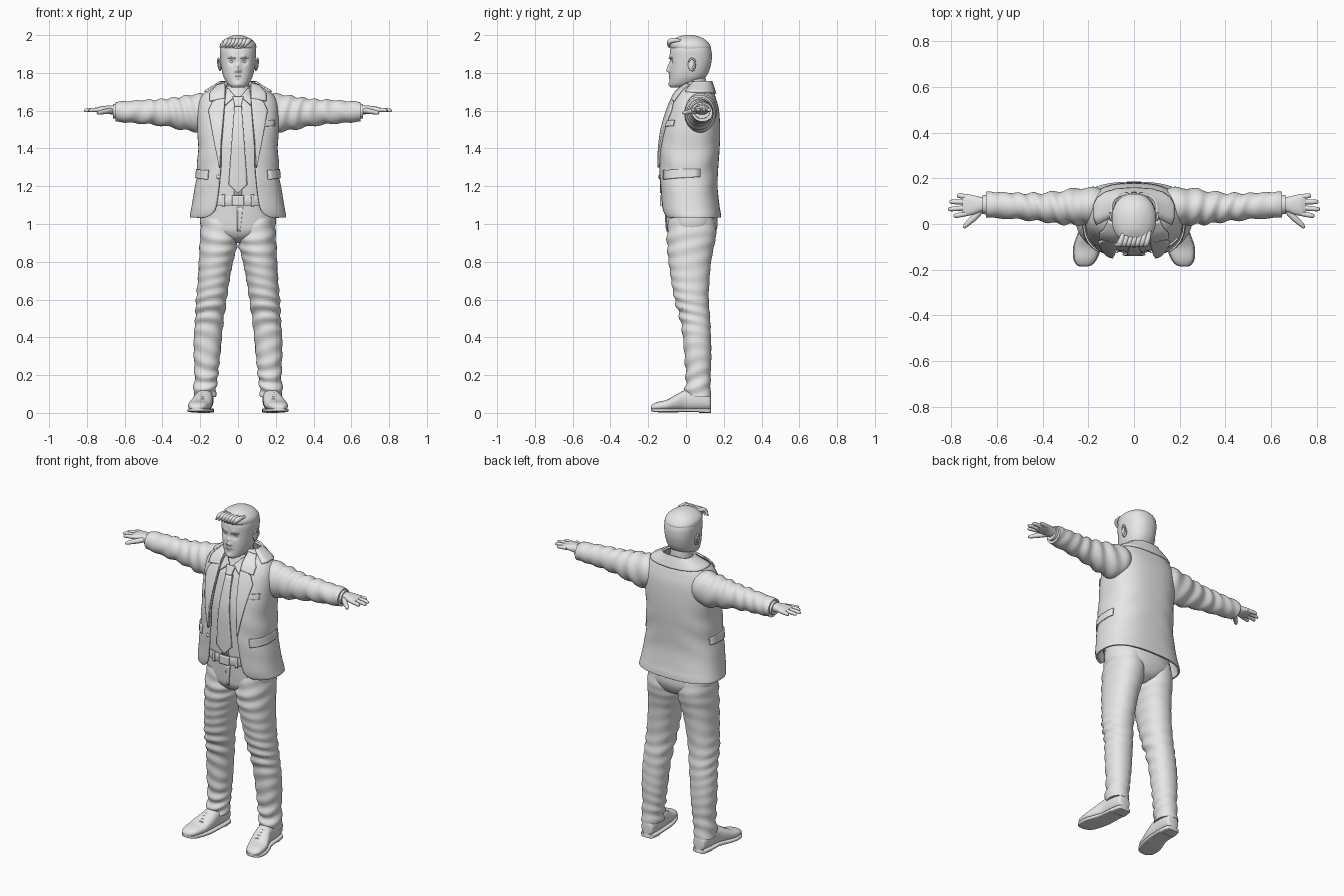
import bpy, bmesh
from math import sin, cos, pi, asin, exp, radians
from mathutils import Vector, Matrix

if "Cube" in bpy.data.objects:
    bpy.data.objects.remove(bpy.data.objects["Cube"])

grey = bpy.data.materials.new("plain grey")
grey.use_nodes = True
grey.diffuse_color = (0.8, 0.8, 0.8, 1)
grey.node_tree.nodes["Principled BSDF"].inputs["Base Color"].default_value = (0.8, 0.8, 0.8, 1)


# ---------- helpers ----------
def finish(obj, angle=40):
    if not obj.data.materials:
        obj.data.materials.append(grey)
    bpy.ops.object.select_all(action='DESELECT')
    obj.select_set(True)
    bpy.context.view_layer.objects.active = obj
    if obj.type == 'CURVE':
        bpy.ops.object.convert(target='MESH')
    bpy.ops.object.shade_smooth_by_angle(angle=radians(angle))
    return obj


def mesh_object(name, bm, thickness=0):
    bmesh.ops.recalc_face_normals(bm, faces=bm.faces)
    mesh = bpy.data.meshes.new(name)
    bm.to_mesh(mesh)
    bm.free()
    obj = bpy.data.objects.new(name, mesh)
    bpy.context.collection.objects.link(obj)
    if thickness:
        mod = obj.modifiers.new("Thickness", 'SOLIDIFY')
        mod.thickness, mod.offset = thickness, 0
    return finish(obj)


def mirrored(obj):
    """Copy a left part onto the right side."""
    twin = obj.copy()
    twin.data = obj.data.copy()
    twin.data.transform(Matrix.Scale(-1, 4, (1, 0, 0)))
    twin.data.flip_normals()
    twin.name = obj.name.replace("left", "right")
    bpy.context.collection.objects.link(twin)


def dense(rows, steps):
    """Smooth curve through the section rows."""
    out = []
    for i in range(len(rows) - 1):
        quad = [rows[max(0, min(len(rows) - 1, i + k))] for k in (-1, 0, 1, 2)]
        for j in range(steps):
            u = j / steps
            out.append([b + u * ((c - a) + u * (2 * a - 5 * b + 4 * c - d + u * (3 * (b - c) + d - a))) / 2
                        for a, b, c, d in zip(*quad)])
    return out + [list(rows[-1])]


def spow(v, p):
    return abs(v) ** p * (1 if v >= 0 else -1)


def ring_point(row, t, p, off=0.0):
    s, a0, a1, b0, b1 = row[:5]
    return ((a0 + a1) / 2 + ((a1 - a0) / 2 + off) * spow(sin(t), p),
            (b0 + b1) / 2 - ((b1 - b0) / 2 + off) * spow(cos(t), p), s)


def x_angle(row, x, p):
    return asin(min(1, abs(x) / row[2]) ** (1 / p)) * (1 if x >= 0 else -1)


def loft(name, rows, axis='z', p=1.0, seg=48, steps=6, warp=None, sculpt=None, thickness=0):
    """Skin superellipse sections; a sixth row value leaves a front opening."""
    bm, rings = bmesh.new(), []
    opened = len(rows[0]) > 5
    for row in dense(rows, steps):
        t0 = x_angle(row, row[5], p) if opened else 0
        ring = []
        for i in range(seg + opened):
            t = t0 + (2 * pi - 2 * t0) * i / seg
            a, b, s = ring_point(row, t, p, warp(row[0], t) if warp else 0)
            co = Vector({'z': (a, b, s), 'x': (s, a, b), 'y': (a, s, b)}[axis])
            ring.append(bm.verts.new(sculpt(co) if sculpt else co))
        rings.append(ring)
    for lo, hi in zip(rings, rings[1:]):
        for i in range(seg):
            j = (i + 1) % len(lo)
            bm.faces.new((lo[i], lo[j], hi[j], hi[i]))
    if not opened:
        bm.faces.new(rings[0])
        bm.faces.new(rings[-1])
    return mesh_object(name, bm, thickness)


def strip(name, rows, p, edge_a, edge_b, off=0.008, thickness=0.007, by_angle=False):
    """Cloth panel laid on a lofted body between two edges of (x or angle, z)."""
    body, bm, grid, across = dense(rows, 8), bmesh.new(), [], 8
    for k in range(len(edge_a) - 1):
        for j in range(7 if k == len(edge_a) - 2 else 6):
            ends = [Vector(e[k]).lerp(Vector(e[k + 1]), j / 6) for e in (edge_a, edge_b)]
            line = []
            for i in range(across + 1):
                u, z = ends[0].lerp(ends[1], i / across)
                row = min(body, key=lambda r: abs(r[0] - z))
                nxt = min(body, key=lambda r: abs(r[0] - z) if r is not row else 9)
                f = max(0, min(1, (z - row[0]) / (nxt[0] - row[0])))
                row = [m + (n - m) * f for m, n in zip(row, nxt)]
                x, y, _ = ring_point(row, radians(u) if by_angle else x_angle(row, u, p), p, off)
                line.append(bm.verts.new((x, y, z)))
            grid.append(line)
    for lo, hi in zip(grid, grid[1:]):
        for i in range(across):
            bm.faces.new((lo[i], lo[i + 1], hi[i + 1], hi[i]))
    return mesh_object(name, bm, thickness)


def tube(name, points, radii):
    curve = bpy.data.curves.new(name, 'CURVE')
    curve.dimensions, curve.bevel_depth, curve.bevel_resolution = '3D', 1, 4
    curve.use_fill_caps = True
    sp = curve.splines.new('NURBS')
    sp.points.add(len(points) - 1)
    for pt, co, r in zip(sp.points, points, radii):
        pt.co, pt.radius = (*co, 1), r
    sp.use_endpoint_u, sp.order_u, sp.resolution_u = True, 3, 6
    obj = bpy.data.objects.new(name, curve)
    bpy.context.collection.objects.link(obj)
    return finish(obj)


def ball(name, centre, size, tilt=0):
    bm = bmesh.new()
    bmesh.ops.create_uvsphere(bm, u_segments=24, v_segments=14, radius=1)
    bm.transform(Matrix.Translation(centre) @ Matrix.Rotation(tilt, 4, 'X') @ Matrix.Diagonal((*size, 1)))
    return mesh_object(name, bm)


def sym(rows):
    return [(z, -h, h, *rest) for z, h, *rest in rows]


def bell(v, centre, width):
    return exp(-((v - centre) / width) ** 2)


# ---------- head ----------
brushes = [(0, -.09, 1.815, .013, -.019), (0, -.09, 1.838, .012, -.011), (.011, -.09, 1.81, .008, -.006),
           (.034, -.08, 1.86, .017, .012), (.03, -.085, 1.884, .014, -.006), (0, -.09, 1.787, .01, -.004),
           (0, -.09, 1.772, .009, -.004), (0, -.09, 1.762, .008, .003), (0, -.085, 1.737, .018, -.007)]


def carve(co):
    out = co.copy()
    for x, y, z, r, push in brushes:
        for sx in {x, -x}:
            out.y += push * exp(-(co - Vector((sx, y, z))).length_squared / r ** 2)
    return out


loft("head", sym([(1.722, .03, -.077, -.02), (1.738, .053, -.086, .04), (1.77, .073, -.087, .095),
                  (1.8, .083, -.087, .118), (1.84, .09, -.086, .131), (1.88, .094, -.086, .137),
                  (1.92, .096, -.084, .134), (1.955, .088, -.07, .118), (1.982, .062, -.045, .088),
                  (1.995, .03, -.012, .05), (1.997, .008, .01, .03)]),
     p=.88, seg=112, steps=8, sculpt=carve)
loft("neck", sym([(1.62, .075, -.03, .12), (1.7, .064, -.018, .108), (1.76, .062, -.03, .105), (1.8, .06, -.03, .1)]))
loft("hair", sym([(1.925, .094, -.078, .13), (1.94, .097, -.086, .131), (1.96, .09, -.084, .118),
                  (1.98, .068, -.062, .096), (1.995, .034, -.03, .06), (2, .008, 0, .03)]), p=.92)
for i in range(7):
    x = .058 - i * .019
    tube("hair_lock", [(x + .012, -.03, 1.972), (x, -.075, 1.975), (x - .012, -.096, 1.958), (x - .03, -.088, 1.935)],
         [.006, .015, .012, .003])
mirrored(ball("left_eye", (.034, -.06, 1.859), (.014, .013, .01)))
mirrored(tube("left_eyebrow", [(.014, -.089, 1.876), (.035, -.086, 1.883), (.056, -.068, 1.878)], [.003, .004, .002]))
mirrored(ball("left_ear", (.095, .03, 1.84), (.008, .02, .032), .2))
mirrored(tube("left_ear_rim", [(.095, .014, 1.845), (.1, .016, 1.872), (.105, .04, 1.878), (.106, .052, 1.85),
                               (.1, .035, 1.822), (.094, .022, 1.812)], [.003, .005, .005, .005, .005, .004]))
tube("lips", [(-.024, -.083, 1.779), (0, -.096, 1.781), (.024, -.083, 1.779)], [.002, .004, .002])

# ---------- shirt, tie and belt ----------
shirt = sym([(1.09, .18, -.112, .14), (1.2, .18, -.12, .14), (1.4, .18, -.122, .15), (1.5, .18, -.108, .15),
             (1.6, .17, -.08, .14), (1.65, .13, -.058, .13), (1.69, .075, -.04, .115), (1.73, .066, -.026, .11)])
loft("shirt", shirt, p=.85)
for name, a, b in (("tie_blade", [(-.017, 1.63), (-.03, 1.45), (-.046, 1.21), (-.002, 1.165)],
                    [(.017, 1.63), (.03, 1.45), (.046, 1.21), (.002, 1.165)]),
                   ("tie_knot", [(-.024, 1.672), (-.015, 1.622)], [(.024, 1.672), (.015, 1.622)])):
    strip(name, shirt, .85, a, b, off=.018 if "knot" in name else .012, thickness=.012)
mirrored(strip("left_shirt_collar", shirt, .85, [(.012, 1.675), (.04, 1.715), (.064, 1.728)],
               [(.06, 1.63), (.08, 1.665), (.074, 1.69)], off=.015))
strip("shirt_placket", shirt, .85, [(-.02, 1.62), (-.02, 1.13)], [(.02, 1.62), (.02, 1.13)], off=.003, thickness=.005)
loft("belt", sym([(1.098, .188, -.121, .15), (1.102, .192, -.126, .152), (1.144, .192, -.127, .152),
                  (1.148, .188, -.122, .15)]), p=.85, steps=2)
waist = sym([(1.09, .192, -.126, .152), (1.16, .192, -.126, .152)])
strip("belt_buckle", waist, .85, [(-.03, 1.15), (-.03, 1.097)], [(.03, 1.15), (.03, 1.097)], off=.005, thickness=.012)
for x in (-.075, .075):
    strip("belt_loop", waist, .85, [(x - .007, 1.155), (x - .007, 1.092)], [(x + .007, 1.155), (x + .007, 1.092)], off=.003)

# ---------- trousers ----------
def leg_folds(z, t):
    amount = .0022 + .0045 * bell(z, .16, .1) + .0045 * bell(z, .54, .09) + .002 * bell(z, .9, .06)
    return amount * sin(z * 95 + 2.4 * sin(t + z * 9)) * (.65 + .35 * cos(t))


pelvis = sym([(.9, .04, -.03, .09), (.925, .11, -.075, .135), (.96, .18, -.098, .158), (1, .2, -.104, .168),
              (1.06, .197, -.108, .162), (1.12, .184, -.112, .145)])
loft("trouser_seat", pelvis, p=.88)
strip("trouser_fly", pelvis, .88, [(-.004, 1.09), (-.004, .96)], [(.026, 1.09), (.012, .96)], off=.002, thickness=.006)
mirrored(loft("left_trouser_leg", [
    (.085, .117, .236, .0, .132), (.13, .115, .234, -.004, .13), (.2, .106, .23, .0, .13), (.3, .095, .234, -.008, .134),
    (.4, .085, .234, -.016, .132), (.5, .075, .226, -.032, .128), (.6, .06, .222, -.06, .12), (.7, .045, .213, -.078, .124),
    (.8, .026, .207, -.092, .133), (.88, .005, .203, -.1, .148), (.95, .0, .2, -.1, .16), (1.03, .01, .19, -.09, .15)],
    p=.92, steps=9, warp=leg_folds))

# ---------- shoes ----------
shoe = [(.132, .155, .195, .02, .08), (.122, .136, .212, .015, .1), (.07, .13, .222, .012, .125),
        (0, .132, .228, .012, .122), (-.05, .136, .246, .012, .098), (-.1, .146, .262, .012, .07),
        (-.15, .164, .262, .012, .058), (-.176, .184, .25, .014, .046), (-.186, .205, .235, .018, .034)]
mirrored(loft("left_shoe", shoe, 'y', p=.85, seg=40))
mirrored(loft("left_sole", [(y, a - .004, b + .004, .003 + .006 * bell(y, .03, .03) + .008 * bell(y, -.2, .03), .024)
                            for y, a, b, *_ in shoe], 'y', p=.4, seg=40))
mirrored(loft("left_heel", [(y, a - .004, b + .004, 0, .022) for y, a, b, *_ in shoe[:3]], 'y', p=.4, seg=40))
for k in range(4):
    y, z = -.03 - k * .018, .109 - k * .01
    mirrored(tube("left_lace", [(.165, y, z - .012), (.19, y - .003, z + .004), (.217, y, z - .012)], [.004] * 3))

# ---------- jacket ----------
jacket = sym([(1.035, .25, -.112, .18, .18), (1.045, .25, -.118, .18, .15), (1.065, .246, -.125, .178, .126),
              (1.1, .24, -.13, .172, .113), (1.2, .222, -.138, .162, .099), (1.3, .211, -.142, .166, .09),
              (1.4, .207, -.14, .173, .088), (1.5, .21, -.125, .176, .08), (1.6, .21, -.094, .17, .072),
              (1.66, .197, -.068, .155, .068), (1.7, .165, -.044, .142, .064), (1.73, .118, -.01, .132, .06),
              (1.75, .086, .016, .124, .055)])
P = .78


def jacket_folds(z, t):
    return .003 * bell(z, 1.3, .15) * sin(z * 40 + 5 * abs(sin(t))) * abs(sin(t))


loft("jacket", jacket, p=P, seg=80, warp=jacket_folds, thickness=.01)
mirrored(strip("left_lapel", jacket, P, [(.09, 1.3), (.084, 1.45), (.07, 1.6), (.064, 1.68)],
               [(.094, 1.3), (.122, 1.45), (.148, 1.6), (.128, 1.645)], off=.011, thickness=.01))
mirrored(strip("left_collar", jacket, P, [(.06, 1.745), (.062, 1.71), (.066, 1.665)],
               [(.1, 1.735), (.138, 1.69), (.14, 1.65)], off=.013, thickness=.01))
strip("back_collar", jacket, P, [(65, 1.752), (180, 1.756), (295, 1.752)], [(65, 1.7), (180, 1.69), (295, 1.7)],
      off=.01, thickness=.012, by_angle=True)
mirrored(strip("left_pocket_flap", jacket, P, [(40, 1.285), (108, 1.292)], [(40, 1.235), (108, 1.25)], by_angle=True))
strip("breast_pocket", jacket, P, [(.122, 1.545), (.185, 1.55)], [(.122, 1.515), (.185, 1.52)])
for z in (1.25, 1.37):
    ball("jacket_button", (-.104, -.141, z), (.011, .006, .011))


def sleeve_folds(x, t):
    amount = .002 + .004 * bell(x, .3, .08) + .003 * bell(x, .45, .06)
    return amount * sin(x * 80 + 2.5 * sin(t + x * 8))


mirrored(loft("left_sleeve", [
    (.12, .02, .14, 1.54, 1.68), (.17, -.002, .16, 1.5, 1.692), (.22, -.005, .158, 1.487, 1.688),
    (.32, .0, .146, 1.505, 1.672), (.4, .01, .136, 1.52, 1.661), (.5, .02, .135, 1.53, 1.656),
    (.6, .025, .14, 1.538, 1.65), (.648, .03, .14, 1.541, 1.645)], 'x', steps=10, warp=sleeve_folds))
mirrored(loft("left_shirt_cuff", [(.63, .042, .128, 1.556, 1.638), (.662, .043, .127, 1.558, 1.636)], 'x'))

# ---------- hands ----------
mirrored(loft("left_palm", [(.63, .055, .115, 1.575, 1.628), (.67, .052, .118, 1.58, 1.628), (.7, .042, .125, 1.587, 1.626),
                            (.73, .037, .129, 1.591, 1.622), (.75, .045, .122, 1.596, 1.615)], 'x', p=.85))
for name, root, tip in (("index", .05, (.79, .034)), ("middle", .073, (.814, .064)),
                        ("ring", .096, (.808, .097)), ("little", .117, (.775, .125))):
    a, b = Vector((.715, root, 1.606)), Vector((*tip, 1.6))
    mirrored(tube("left_%s_finger" % name, [a, a.lerp(b, .4), a.lerp(b, .75) + Vector((0, 0, .003)), a.lerp(b, .95), b],
                  [.012, .0115, .0105, .009, .004]))
mirrored(tube("left_thumb", [(.665, .07, 1.6), (.69, .035, 1.598), (.722, .008, 1.592), (.74, -.01, 1.588), (.745, -.018, 1.587)],
              [.015, .015, .012, .01, .004]))
